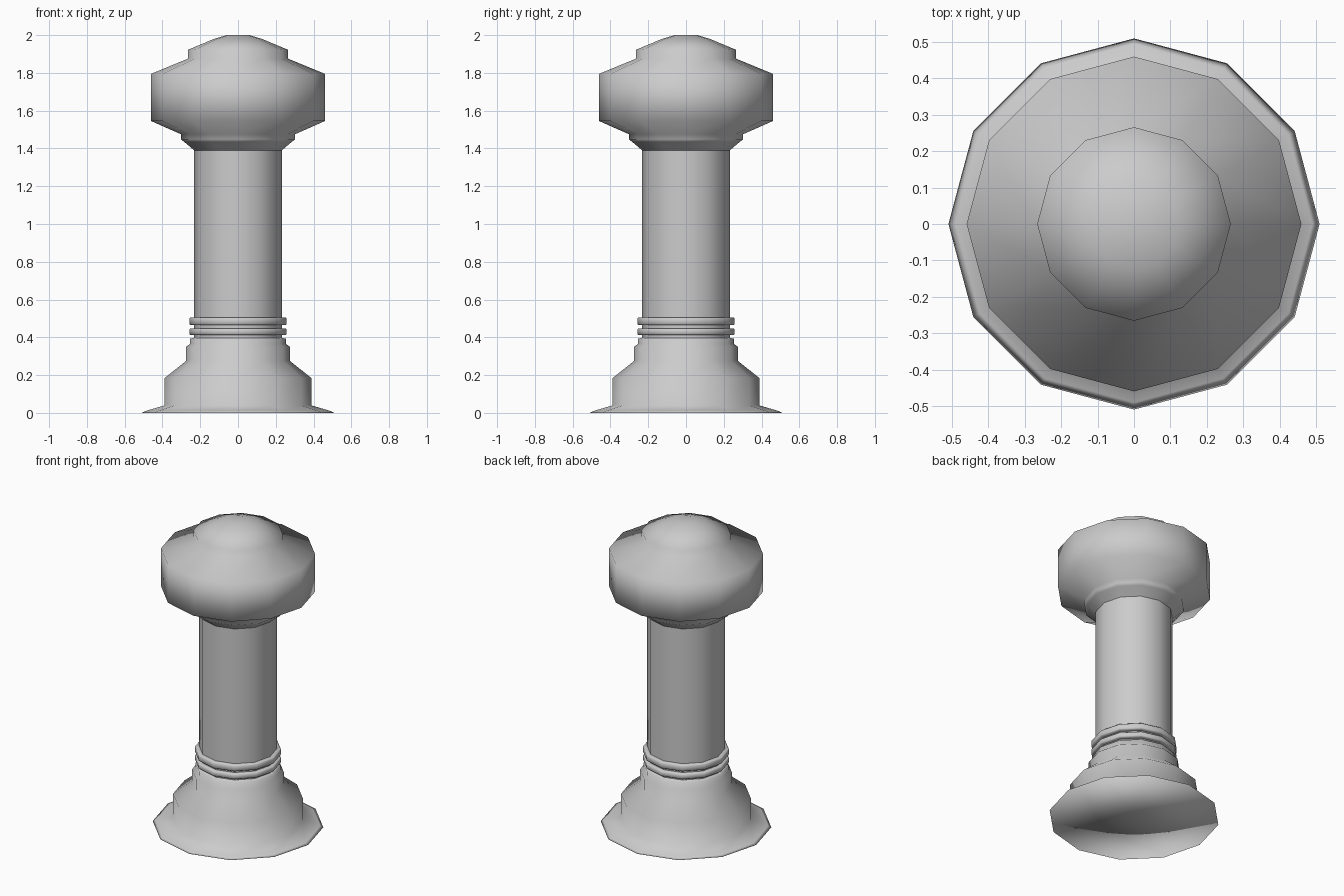
import bpy, bmesh
from math import cos, sin, tau

if "Cube" in bpy.data.objects:
    bpy.data.objects.remove(bpy.data.objects["Cube"])

SIDES = 12


def lathe(name, profile):
    """Revolve (radius, z) points around z; a radius of 0 closes with a fan."""
    bm = bmesh.new()
    rings = []
    for r, z in profile:
        if r == 0:
            rings.append([bm.verts.new((0, 0, z))] * SIDES)
        else:
            rings.append([bm.verts.new((r * cos(tau * i / SIDES), r * sin(tau * i / SIDES), z))
                          for i in range(SIDES)])
    for low, high in zip(rings, rings[1:]):
        for i in range(SIDES):
            j = (i + 1) % SIDES
            corners = [low[i], low[j], high[j], high[i]]
            bm.faces.new(list(dict.fromkeys(corners)))
    bmesh.ops.recalc_face_normals(bm, faces=bm.faces)
    for f in bm.faces:
        f.smooth = True
    mesh = bpy.data.meshes.new(name)
    bm.to_mesh(mesh)
    bm.free()
    obj = bpy.data.objects.new(name, mesh)
    bpy.context.collection.objects.link(obj)
    return obj


# Flared foot and stepped base
lathe("base", [(0, 0), (0.51, 0), (0.49, 0.01), (0.388, 0.04), (0.388, 0.185),
               (0.275, 0.275), (0.275, 0.35), (0.255, 0.365), (0.255, 0.392),
               (0.23, 0.398)])

# Two collar rings around the foot of the shaft
for name, z0, z1 in (("lower_collar", 0.412, 0.447), ("upper_collar", 0.464, 0.505)):
    lathe(name, [(0.23, z0), (0.252, z0), (0.258, z0 + 0.006),
                 (0.258, z1 - 0.006), (0.252, z1), (0.23, z1)])

# Plain shaft
lathe("shaft", [(0.232, 0.395), (0.232, 1.39)])

# Broad head with neck moulding and domed cap
lathe("head", [(0.232, 1.39), (0.285, 1.435), (0.302, 1.448), (0.302, 1.475),
               (0.46, 1.545), (0.46, 1.795), (0.266, 1.875), (0.266, 1.922),
               (0.127, 1.98), (0.06, 2.0), (0, 2.0)])
